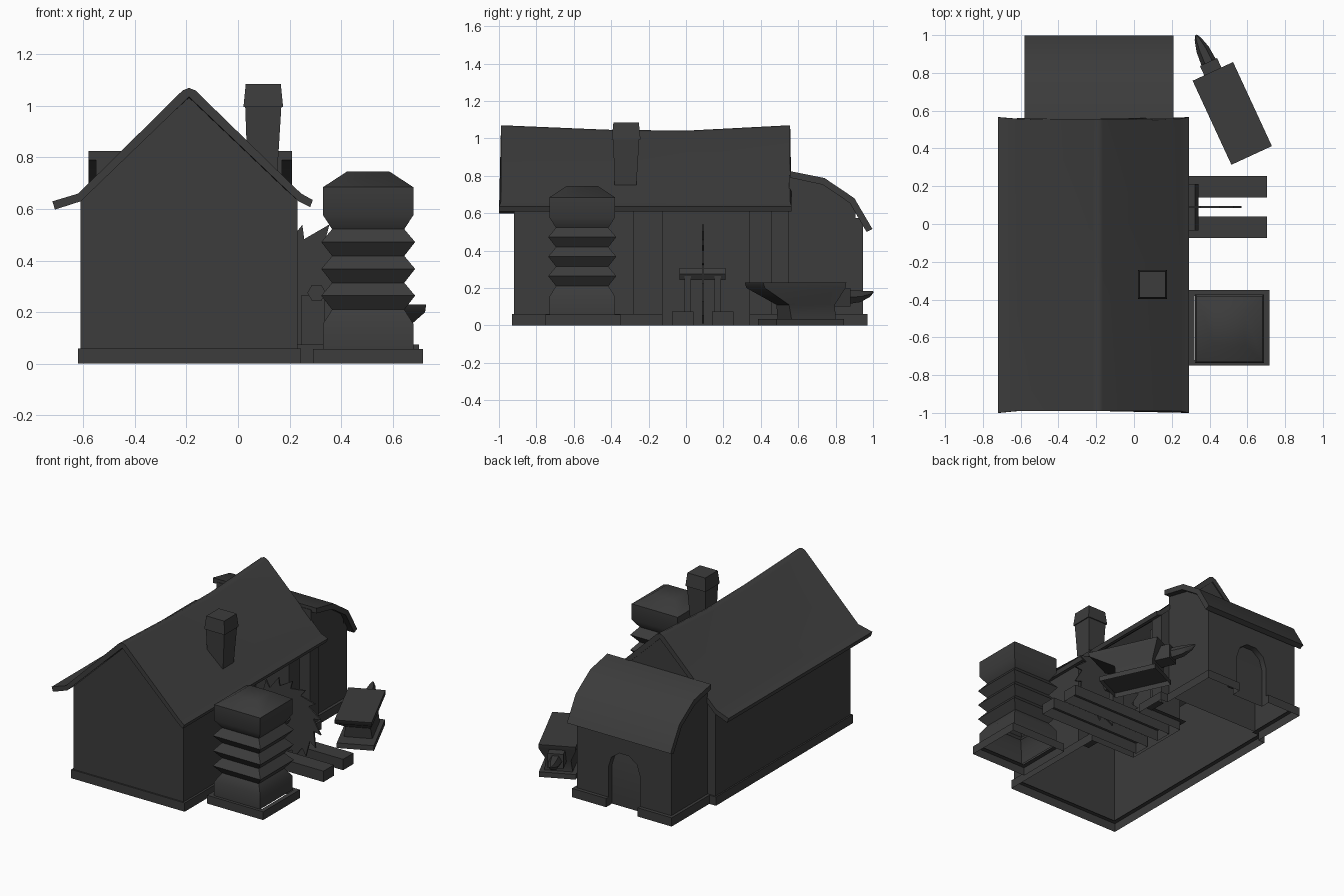
import bpy, bmesh
from math import sin, cos, pi, radians
from mathutils import Matrix

if "Cube" in bpy.data.objects:
    bpy.data.objects.remove(bpy.data.objects["Cube"])

GREY = (0.045, 0.045, 0.045, 1)
mat = bpy.data.materials.new("dark_grey")
mat.use_nodes = True
mat.diffuse_color = GREY
mat.node_tree.nodes["Principled BSDF"].inputs["Base Color"].default_value = GREY


def loft(name, rings, place=None, gaps=(), rim=0):
    """Skin over rings of points; gaps are heights left open, rim keeps only a ledge on top."""
    bm = bmesh.new()
    loops = [[bm.verts.new(p) for p in ring] for ring in rings]
    for a, b in zip(loops, loops[1:]):
        for i in range(len(a)):
            j = (i + 1) % len(a)
            bm.faces.new((a[i], a[j], b[j], b[i]))
    bm.faces.new(loops[0])
    cap = bm.faces.new(loops[-1])
    bmesh.ops.recalc_face_normals(bm, faces=bm.faces)
    drop = [f for f in bm.faces
            if any(all(abs(v.co.z - g) < 1e-4 for v in f.verts) for g in gaps)]
    if rim:
        bmesh.ops.inset_region(bm, faces=[cap], thickness=rim, use_even_offset=True)
        drop.append(cap)
    bmesh.ops.delete(bm, geom=drop, context="FACES")
    if place:
        bm.transform(place)
    me = bpy.data.meshes.new(name)
    bm.to_mesh(me)
    bm.free()
    me.materials.append(mat)
    ob = bpy.data.objects.new(name, me)
    bpy.context.collection.objects.link(ob)
    bpy.ops.object.select_all(action="DESELECT")
    ob.select_set(True)
    bpy.context.view_layer.objects.active = ob
    bpy.ops.object.shade_smooth_by_angle(angle=radians(46))


def rect(x0, x1, y0, y1, z):
    return [(x0, y0, z), (x1, y0, z), (x1, y1, z), (x0, y1, z)]


def square(cx, cy, h, z):
    return rect(cx - h, cx + h, cy - h, cy + h, z)


def box(name, x0, x1, y0, y1, z0, z1, **kw):
    loft(name, [rect(x0, x1, y0, y1, z) for z in (z0, z1)], **kw)


def plan(name, pts, z0, z1, **kw):
    loft(name, [[(x, y, z) for x, y in pts] for z in (z0, z1)], **kw)


def along_y(name, pts, y0, y1, **kw):
    loft(name, [[(x, y, z) for x, z in pts] for y in (y0, y1)], **kw)


def along_x(name, pts, x0, x1, **kw):
    loft(name, [[(x, y, z) for y, z in pts] for x in (x0, x1)], **kw)


# Plinth ring, notched for the saw bay and the back door, open underneath
DOOR0, DOOR1 = -0.31, -0.07
plan("plinth", [(-0.62, -0.93), (0.245, -0.93), (0.245, -0.125), (-0.1, -0.125),
                (-0.1, 0.34), (0.245, 0.34), (0.245, 0.56), (0.19, 0.56),
                (0.19, 0.97), (DOOR1, 0.97), (DOOR1, 0.905), (DOOR0, 0.905),
                (DOOR0, 0.97), (-0.57, 0.97), (-0.57, 0.56), (-0.62, 0.56)],
     0, 0.06, gaps=(0,), rim=0.028)
box("front_bay_sill", 0.14, 0.24, -0.285, -0.13, 0.054, 0.06)
box("back_bay_sill", 0.14, 0.24, 0.345, 0.46, 0.054, 0.06)

# Main house wall shell with the stepped saw bay
plan("house_walls", [(-0.61, -0.92), (0.23, -0.92), (0.23, -0.28), (0.15, -0.28),
                     (0.15, -0.125), (-0.1, -0.125), (-0.1, 0.34), (0.15, 0.34),
                     (0.15, 0.455), (0.23, 0.455), (0.23, 0.55), (-0.61, 0.55)],
     0.06, 0.645, gaps=(0.06, 0.645))
for side, y0 in (("front", -0.92), ("back", 0.546)):
    along_y(side + "_gable", [(-0.61, 0.645), (0.23, 0.645), (0.23, 0.655),
                              (-0.19, 1.045), (-0.61, 0.655)], y0, y0 + 0.004)


# Main roof: flared eaves and a sagging ridge
def roof_ring(y, flare, sag):
    e = y * (1 + flare)
    return [(-0.72, e, 0.63), (-0.62, y, 0.66), (-0.215, y, 1.06 - sag),
            (-0.19, y, 1.07 - sag), (-0.165, y, 1.06 - sag), (0.245, y, 0.66),
            (0.29, e, 0.635), (0.28, e, 0.608), (0.235, y, 0.63),
            (-0.19, y, 1.035 - sag), (-0.61, y, 0.63), (-0.71, e, 0.598)]


loft("main_roof", [roof_ring(-0.99, 0.01, 0), roof_ring(-0.42, 0, 0.024),
                   roof_ring(0, 0, 0.029), roof_ring(0.557, 0.015, 0)])

# Back annex: body, arched door wall and curved lean-to roof
along_x("annex_body", [(0.55, 0.06), (0.905, 0.06), (0.905, 0.63), (0.88, 0.67),
                       (0.735, 0.77), (0.55, 0.805)], -0.55, 0.17, gaps=(0.06,))
arch = [(-0.19 + 0.12 * cos(a), 0.27 + 0.12 * sin(a))
        for a in [pi * i / 5 for i in range(6)]]
along_y("annex_door_wall", [(-0.55, 0.06), (-0.55, 0.575), (0.17, 0.575), (0.17, 0.06),
                            (DOOR1, 0.06)] + arch + [(DOOR0, 0.06)], 0.905, 0.945,
        gaps=(0.06,))
along_x("annex_roof", [(0.555, 0.825), (0.74, 0.788), (0.9, 0.68), (0.997, 0.515),
                       (0.965, 0.5), (0.875, 0.655), (0.73, 0.752), (0.555, 0.79)],
        -0.58, 0.21)

# Chimney
loft("chimney_shaft", [square(0.095, -0.323, 0.058, 0.75),
                       square(0.098, -0.32, 0.07, 0.995)])
loft("chimney_cap", [square(0.098, -0.32, 0.077, 0.995),
                     square(0.098, -0.32, 0.068, 1.085)])

# Hollow pleated tower on its own open slab
TX, TY = 0.505, -0.555
box("tower_slab", 0.29, 0.717, -0.75, -0.35, 0, 0.057, gaps=(0,), rim=0.03)
tower = [(0.057, 0.175), (0.155, 0.175)]
for k in range(4):
    z = 0.21 + 0.104 * k
    tower += [(z, 0.14), (z + 0.054, 0.182 if k < 3 else 0.175)]
tower += [(0.685, 0.175), (0.745, 0.083)]
loft("pleated_tower", [square(TX, TY, h, z) for z, h in tower], gaps=(0.057,))

# Saw: open rails, posts, axle and toothed blade
SX, SY, SZ = 0.305, 0.09, 0.275
for side, s in (("front", -1), ("back", 1)):
    y = SY + s * 0.107
    box(side + "_saw_rail", -0.08, 0.703, y - 0.057, y + 0.057, 0, 0.075, gaps=(0,))
    y = SY + s * 0.08
    box(side + "_saw_post", 0.245, 0.335, y - 0.018, y + 0.018, 0.075, 0.265)
along_y("saw_axle", [(SX + 0.036 * cos(a), SZ + 0.036 * sin(a))
                     for a in [pi * i / 3 for i in range(6)]], -0.035, 0.212)
TEETH = 16
teeth = []
for i in range(TEETH):
    a = 2 * pi * i / TEETH + radians(13)
    for r, t in ((0.214, 0), (0.27, -0.02)):
        teeth.append((SX + r * cos(a + t), SZ + r * sin(a + t)))
along_y("saw_blade", teeth, SY - 0.005, SY + 0.005)

# Anvil, turned outward behind the saw
turn = Matrix.Translation((0.518, 0.59, 0)) @ Matrix.Rotation(radians(114.8), 4, "Z")
box("anvil_foot", -0.17, 0.225, -0.118, 0.118, 0, 0.035, place=turn, gaps=(0,))
loft("anvil_body", [rect(u0, u1, -v, v, z) for z, u0, u1, v in
                    ((0.035, -0.07, 0.19, 0.09), (0.11, -0.08, 0.19, 0.08),
                     (0.2, -0.24, 0.235, 0.118), (0.23, -0.25, 0.24, 0.118))], place=turn)
box("anvil_neck", 0.19, 0.295, -0.05, 0.05, 0.1, 0.2, place=turn)


def horn_ring(u, r, z):
    return [(u, r * cos(i * pi / 3), z + r * sin(i * pi / 3)) for i in range(6)]


loft("anvil_horn", [horn_ring(0.29, 0.042, 0.15), horn_ring(0.37, 0.035, 0.155),
                    horn_ring(0.43, 0.018, 0.168), horn_ring(0.452, 0.005, 0.178)],
     place=turn)
